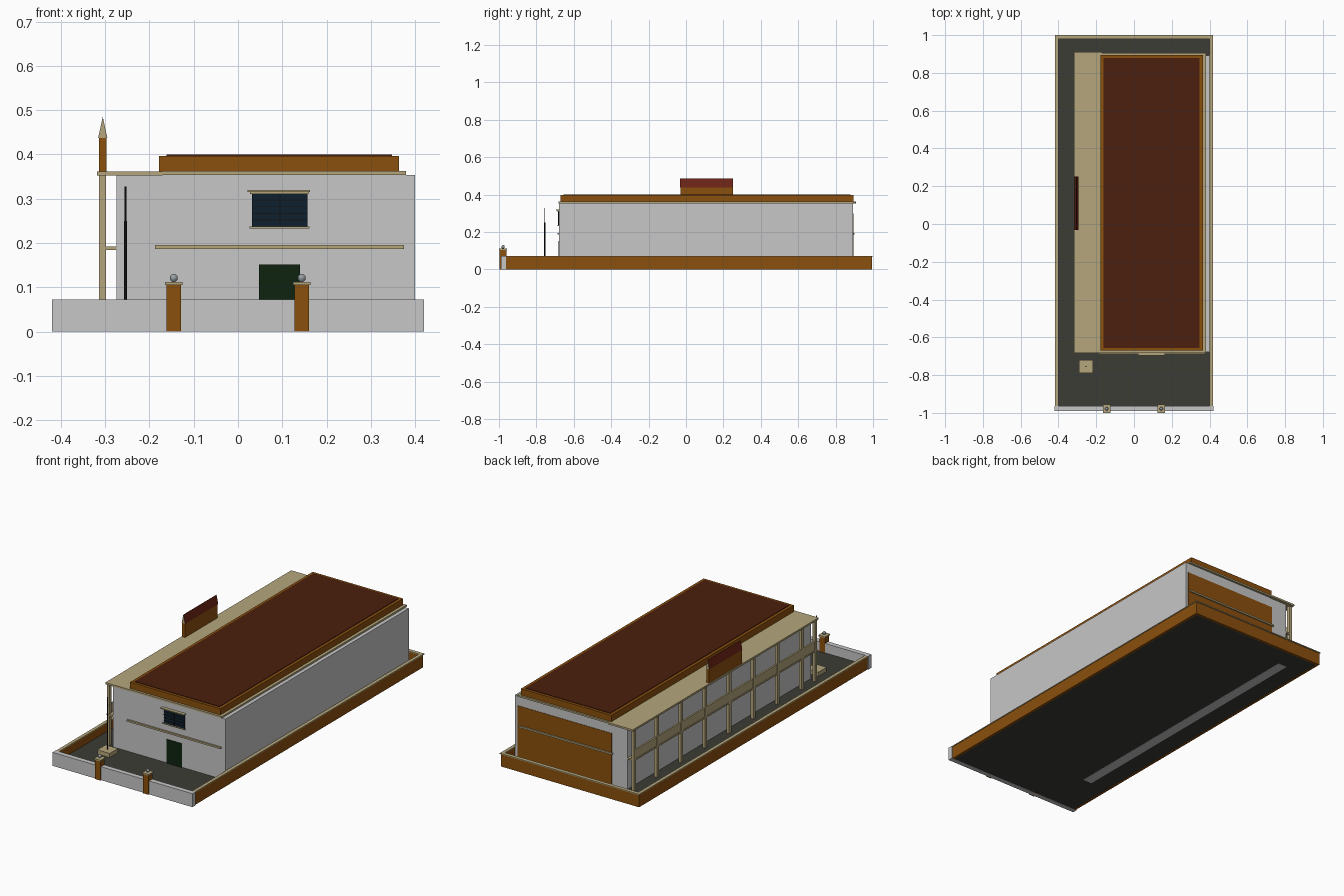
import bpy
import bmesh
from mathutils import Matrix, Vector

cube = bpy.data.objects.get("Cube")
if cube:
    bpy.data.objects.remove(cube, do_unlink=True)


def material(name, r, g, b):
    m = bpy.data.materials.new(name)
    m.use_nodes = True
    m.diffuse_color = (r, g, b, 1)
    m.node_tree.nodes["Principled BSDF"].inputs["Base Color"].default_value = (r, g, b, 1)
    return m


white = material("white plaster", .57, .57, .57)
orange = material("orange brick", .26, .08, .004)
tan = material("tan stone", .46, .38, .2)
brown = material("brown roof", .069, .0144, .0044)
red = material("dark red tile", .15, .017, .008)
paving = material("dark paving", .045, .045, .037)
navy = material("navy glass", .0044, .0144, .027)
green = material("green door", .0044, .0176, .005)
black = material("black metal", .006, .006, .006)
silver = material("silver ball", .32, .36, .38)


def finish(name, bm, *mats):
    mesh = bpy.data.meshes.new(name)
    bm.to_mesh(mesh)
    bm.free()
    for m in mats:
        mesh.materials.append(m)
    obj = bpy.data.objects.new(name, mesh)
    bpy.context.collection.objects.link(obj)
    return obj


def box(name, x, y, z, *mats):
    """Box from (low, high) pairs along each axis."""
    lo, hi = Vector((x[0], y[0], z[0])), Vector((x[1], y[1], z[1]))
    bm = bmesh.new()
    size = Matrix.Diagonal((*(hi - lo), 1))
    bmesh.ops.create_cube(bm, size=1, matrix=Matrix.Translation((lo + hi) / 2) @ size)
    return finish(name, bm, *mats)


def cylinder(name, radius, x, y, z, mat):
    bm = bmesh.new()
    bmesh.ops.create_cone(bm, cap_ends=True, segments=12, radius1=radius, radius2=radius,
                          depth=z[1] - z[0],
                          matrix=Matrix.Translation((x, y, (z[0] + z[1]) / 2)))
    return finish(name, bm, mat)


# Yard floor and perimeter walls
FLOOR = .022
box("yard_floor", (-.412, .412), (-.985, .99), (.001, FLOOR), paving)
box("underside_strip", (-.3, -.245), (-.7, .87), (0, .003), white)
box("front_yard_wall", (-.42, .42), (-.99, -.963), (0, .073), white)
for side, s in (("left", 1), ("right", -1)):
    xs = sorted((s * .402, s * .415))
    box(side + "_yard_wall", xs, (-.963, .995), (0, .068), orange)
    xs = sorted((s * .4, s * .418))
    box(side + "_wall_cap", xs, (-.963, 1), (.068, .073), tan)
box("back_yard_wall", (-.402, .402), (.982, .995), (0, .068), orange)
box("back_wall_cap", (-.4, .4), (.98, 1), (.068, .073), tan)

# Gate posts with caps and balls
for side, x in (("left", .144), ("right", -.145)):
    box(side + "_gate_post", (x - .016, x + .016), (-.996, -.96), (0, .105), orange)
    box(side + "_post_cap", (x - .02, x + .02), (-1, -.956), (.105, .112), tan)
    bm = bmesh.new()
    bmesh.ops.create_uvsphere(bm, u_segments=12, v_segments=8, radius=.009,
                              matrix=Matrix.Translation((x, -.978, .121)))
    finish(side + "_post_ball", bm, silver)

# Main building with brick facing on the back
FRONT, BACK = -.678, .893
box("main_hall", (-.275, .4), (FRONT, BACK), (FLOOR - .01, .354), white)
box("back_brick_facing", (-.18, .385), (BACK, BACK + .002), (FLOOR, .3), orange)

# Roof slab, parapet and roof surface
box("side_eave", (-.318, -.17), (-.683, .91), (.352, .362), tan)
box("roof_slab", (-.17, .38), (-.683, .905), (.354, .363), tan)
parapet = box("roof_parapet", (-.178, .364), (-.671, .895), (.362, .397), orange)
box("roof_surface", (-.162, .348), (-.656, .88), (.39, .4), brown)

# Belt mouldings on the front and back
box("front_belt", (-.187, .375), (FRONT - .009, FRONT), (.187, .196), tan)
box("back_belt", (-.187, .375), (BACK, BACK + .009), (.187, .196), tan)

# Front door
box("front_door", (.047, .14), (FRONT - .004, FRONT), (FLOOR, .151), green)

# Front window with bars, hood and sill
box("window_glass", (.032, .157), (FRONT - .004, FRONT), (.237, .312), navy)
for i in range(1, 5):
    z = .237 + i * .015
    box("window_bar", (.032, .157), (FRONT - .006, FRONT), (z - .001, z + .001), black)
box("window_mullion", (.0935, .0955), (FRONT - .006, FRONT), (.237, .312), black)
box("window_hood", (.027, .159), (FRONT - .012, FRONT), (.311, .315), tan)
box("window_hood_top", (.022, .163), (FRONT - .018, FRONT), (.315, .32), tan)
box("window_sill", (.026, .161), (FRONT - .01, FRONT), (.233, .237), tan)

# Side arcade: columns, gallery floor and railing
columns = [.885] + [.69 - .207 * i for i in range(7)] + [-.667]
for y in columns:
    box("arcade_column", (-.314, -.298), (y - .009, y + .009), (FLOOR, .352), tan)
box("gallery_floor", (-.314, -.275), (FRONT, BACK), (.184, .192), tan)
box("gallery_railing", (-.312, -.303), (FRONT, BACK), (.192, .24), tan)

# Rooftop panel with a small gabled top
box("roof_panel", (-.314, -.297), (-.03, .25), (.362, .437), orange)
bm = bmesh.new()
ends = [[bm.verts.new((x, y, z)) for x, z in ((-.316, .437), (-.295, .437), (-.3055, .485))]
        for y in (-.032, .252)]
for end in ends:
    bm.faces.new(end)
for i in range(3):
    j = (i + 1) % 3
    bm.faces.new((ends[0][i], ends[0][j], ends[1][j], ends[1][i]))
bmesh.ops.recalc_face_normals(bm, faces=bm.faces)
bm.normal_update()
for f in bm.faces:
    f.material_index = 1 if abs(f.normal.y) > .9 else 0
finish("panel_gable", bm, red, tan)

# Flagpole on a stepped base
px, py = -.254, -.755
box("flagpole_base", (px - .037, px + .037), (py - .035, py + .035), (FLOOR, .045), tan)
cylinder("flagpole_lower", .003, px, py, (.045, .25), black)
cylinder("flagpole_upper", .002, px, py, (.25, .328), black)
